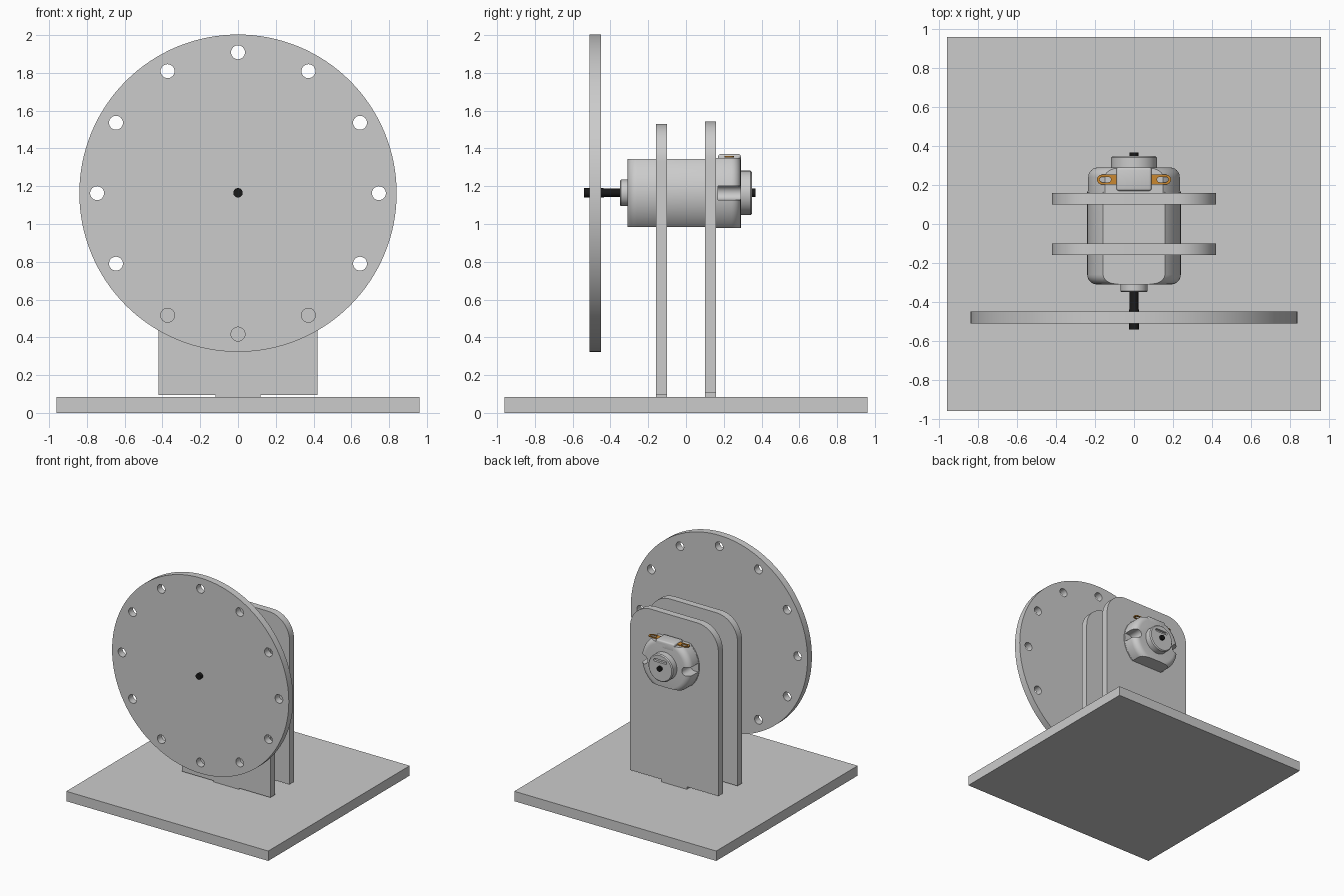
import bpy, bmesh
from math import sin, cos, pi, asin

if "Cube" in bpy.data.objects:
    bpy.data.objects.remove(bpy.data.objects["Cube"])

AX = 1.165            # height of the motor axis


def finish(obj, angle=0.6):
    bpy.ops.object.select_all(action='DESELECT')
    obj.select_set(True)
    bpy.context.view_layer.objects.active = obj
    bpy.ops.object.shade_smooth_by_angle(angle=angle)
    return obj


def new_mesh(name, bm, mat=None):
    bmesh.ops.recalc_face_normals(bm, faces=bm.faces[:])
    me = bpy.data.meshes.new(name)
    bm.to_mesh(me)
    bm.free()
    obj = bpy.data.objects.new(name, me)
    bpy.context.collection.objects.link(obj)
    if mat:
        me.materials.append(mat)
    return finish(obj)


def colour(name, rgb):
    m = bpy.data.materials.new(name)
    m.diffuse_color = (*rgb, 1)
    m.use_nodes = True
    m.node_tree.nodes["Principled BSDF"].inputs["Base Color"].default_value = m.diffuse_color
    return m


def arc(cx, cy, r, a0, a1, n):
    return [(cx + r * cos(a0 + (a1 - a0) * i / n), cy + r * sin(a0 + (a1 - a0) * i / n))
            for i in range(n + 1)]


def circle(cx, cy, r, n):
    return arc(cx, cy, r, 0, 2 * pi, n)[:-1]


def stadium(x0, x1, cy, r):
    return arc(x1, cy, r, -pi / 2, pi / 2, 10) + arc(x0, cy, r, pi / 2, 3 * pi / 2, 10)


def sheet(name, outlines, thick, loc, upright=True, mat=None):
    """Outline with holes, filled and given a thickness; upright puts it in the xz plane."""
    cu = bpy.data.curves.new(name, 'CURVE')
    cu.dimensions, cu.fill_mode, cu.extrude = '2D', 'BOTH', thick / 2
    for pts in outlines:
        sp = cu.splines.new('POLY')
        sp.points.add(len(pts) - 1)
        for p, (x, y) in zip(sp.points, pts):
            p.co = (x, y, 0, 1)
        sp.use_cyclic_u = True
    tmp = bpy.data.objects.new(name + "_outline", cu)
    bpy.context.collection.objects.link(tmp)
    bpy.context.view_layer.update()
    bm = bmesh.new()
    bm.from_mesh(tmp.to_mesh())
    tmp.to_mesh_clear()
    bpy.data.objects.remove(tmp)
    bmesh.ops.remove_doubles(bm, verts=bm.verts[:], dist=1e-5)
    for v in bm.verts:
        x, y, z = v.co
        v.co = (x, -z, y) if upright else (x, y, z)
    obj = new_mesh(name, bm, mat)
    obj.location = loc
    return obj


def turned(name, profile, n=64, flat=None, mat=None):
    """Profile of (radius, y) turned round the motor axis; flat cuts level top and bottom."""
    bm = bmesh.new()
    rings = [[bm.verts.new((x, y, z)) for x, z in circle(0, 0, r, n)] for r, y in profile]
    for a, b in zip(rings, rings[1:]):
        for i in range(n):
            j = (i + 1) % n
            bm.faces.new((a[i], a[j], b[j], b[i]))
    bm.faces.new(rings[0])
    bm.faces.new(rings[-1])
    if flat:
        for s in (1, -1):
            geom = bm.verts[:] + bm.edges[:] + bm.faces[:]
            cut = bmesh.ops.bisect_plane(bm, geom=geom, plane_co=(0, 0, s * flat),
                                         plane_no=(0, 0, s), clear_outer=True)
            edges = [e for e in cut['geom_cut'] if isinstance(e, bmesh.types.BMEdge)]
            bmesh.ops.holes_fill(bm, edges=edges, sides=0)
    obj = new_mesh(name, bm, mat)
    obj.location = (0, 0, AX)
    return obj


def box(name, x, y, z, bevel=0):
    bm = bmesh.new()
    bmesh.ops.create_cube(bm, size=1)
    for v in bm.verts:
        v.co = [(a + b) / 2 + c * (b - a) for c, (a, b) in zip(v.co, (x, y, z))]
    if bevel:
        bmesh.ops.bevel(bm, geom=bm.edges[:], offset=bevel, segments=3, affect='EDGES', profile=0.5)
    return new_mesh(name, bm)


def carve(obj, cutter):
    mod = obj.modifiers.new("cut", 'BOOLEAN')
    mod.operation, mod.solver, mod.object = 'DIFFERENCE', 'EXACT', cutter
    bpy.context.view_layer.objects.active = obj
    bpy.ops.object.modifier_apply(modifier=mod.name)
    bpy.data.objects.remove(cutter)


black = colour("black", (0.01, 0.01, 0.01))
copper = colour("copper", (0.6, 0.25, 0.03))

# base board
box("base", (-0.96, 0.96), (-0.96, 0.96), (0, 0.085))

# wheel with twelve holes near the rim
holes = [circle(0.746 * cos(k * pi / 6), 0.746 * sin(k * pi / 6), 0.037, 24) for k in range(12)]
sheet("wheel", [circle(0, 0, 0.84, 128)] + holes, 0.06, (0, -0.48, AX - 0.002))

# two upright brackets with a bottom tab and a hole shaped like the motor
R, H = 0.241, 0.18
half = asin(H / R)
motor_hole = arc(0, AX, R, -half, half, 16) + arc(0, AX, R, pi - half, pi + half, 16)
for name, y, dz in (("front_bracket", -0.13, 0), ("rear_bracket", 0.13, 0.012)):
    lo, top, r = 0.095 + dz, 1.53 + dz, 0.2
    edge = [(-0.42, lo), (-0.12, lo), (-0.12, 0.07), (0.12, 0.07), (0.12, lo), (0.42, lo)]
    edge += arc(0.42 - r, top - r, r, 0, pi / 2, 16) + arc(r - 0.42, top - r, r, pi / 2, pi, 16)
    sheet(name, [edge, motor_hole], 0.06, (0, y, 0))

# motor can with rounded front shoulder and flat top and bottom
shoulder = [(x, y) for y, x in arc(-0.26, 0.19, 0.05, pi, pi / 2, 6)]
turned("motor_can", shoulder + [(0.24, 0.165)], flat=H)
turned("front_boss", [(0.064, -0.35), (0.07, -0.344), (0.07, -0.30)], 40)

# rear cap with side grooves
back = [(x, y) for y, x in arc(0.24, 0.188, 0.05, pi / 2, 0, 6)]
cap = turned("rear_cap", [(0.238, 0.16)] + back, flat=0.185)
for x0, x1 in ((0.2, 0.3), (-0.3, -0.2)):
    carve(cap, sheet("groove_cutter", [stadium(x0, x1, 0, 0.037)], 0.2, (0, 0.27, AX)))
finish(cap)

# rear bearing collar with a slot above the shaft
collar = turned("rear_collar", [(0.117, 0.28), (0.117, 0.342), (0.109, 0.35)], 48)
carve(collar, sheet("slot_cutter", [stadium(-0.05, 0.05, 0.06, 0.012)], 0.06, (0, 0.36, AX)))
finish(collar)

# motor shaft
turned("shaft", [(0.025, -0.54), (0.025, -0.44), (0.022, -0.43), (0.022, 0.368)], 24, mat=black)

# terminal block and the two terminals
box("terminal_block", (-0.09, 0.09), (0.17, 0.29), (1.30, 1.37), 0.012)
for side, s in (("left", -1), ("right", 1)):
    tab = arc(0.165, 0, 0.025, -pi / 2, pi / 2, 10) + [(0.07, 0.025), (0.07, -0.025)]
    outlines = [tab, stadium(0.132, 0.162, 0, 0.014)]
    sheet(side + "_terminal", [[(s * x, y) for x, y in o] for o in outlines],
          0.008, (0, 0.228, 1.356), upright=False, mat=copper)
